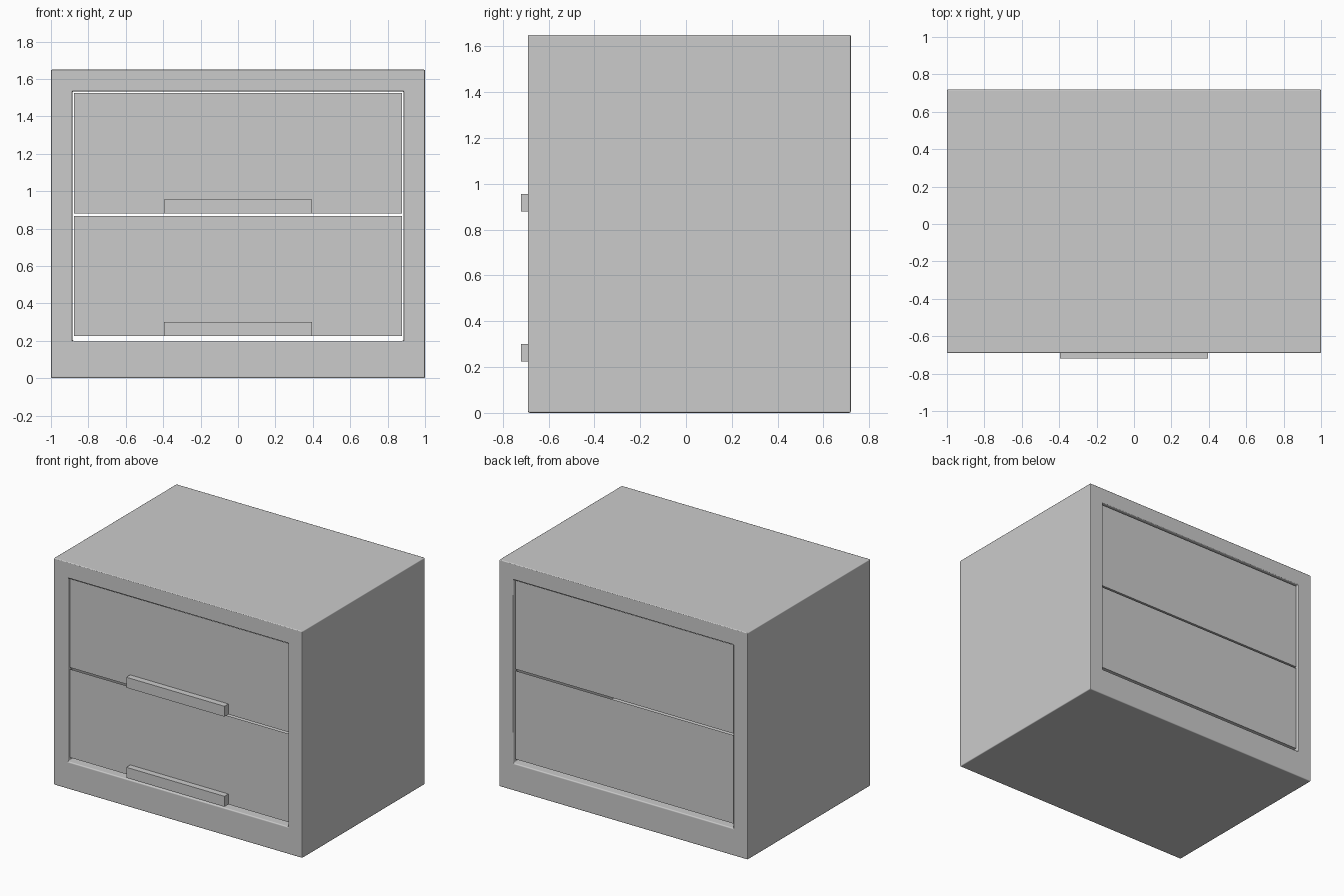
import bpy, bmesh

if "Cube" in bpy.data.objects:
    bpy.data.objects.remove(bpy.data.objects["Cube"])

FRONT, BACK = -0.69, 0.72


def make_object(name, bm, bevel=0.0):
    bmesh.ops.recalc_face_normals(bm, faces=bm.faces)
    mesh = bpy.data.meshes.new(name)
    bm.to_mesh(mesh)
    bm.free()
    obj = bpy.data.objects.new(name, mesh)
    bpy.context.collection.objects.link(obj)
    if bevel:
        mod = obj.modifiers.new("Bevel", 'BEVEL')
        mod.width = bevel
        mod.segments = 2
        mod.limit_method = 'ANGLE'
        mod.harden_normals = True
        mesh.shade_smooth()
    return obj


def add_box(bm, x0, x1, y0, y1, z0, z1):
    verts = bmesh.ops.create_cube(bm, size=1)["verts"]
    for v in verts:
        v.co.x = x1 if v.co.x > 0 else x0
        v.co.y = y1 if v.co.y > 0 else y0
        v.co.z = z1 if v.co.z > 0 else z0
    return verts


def rect(x, z0, z1):
    return [(-x, z0), (x, z0), (x, z1), (-x, z1)]


# cabinet shell: a rectangular tube, open at front and back
bm = bmesh.new()
loops = [[bm.verts.new((x, y, z)) for x, z in profile]
         for profile, y in ((rect(1, 0, 1.65), FRONT), (rect(1, 0, 1.65), BACK),
                            (rect(0.885, 0.2, 1.533), BACK), (rect(0.885, 0.2, 1.533), FRONT))]
for k in range(4):
    a, b = loops[k], loops[(k + 1) % 4]
    for i in range(4):
        j = (i + 1) % 4
        bm.faces.new((a[i], a[j], b[j], b[i]))
make_object("cabinet_frame", bm, 0.007)

# drawers: open-topped trays, slightly recessed, each with a bar handle
for label, z0, z1 in (("lower", 0.225, 0.868), ("upper", 0.88, 1.526)):
    bm = bmesh.new()
    y0, y1 = FRONT + 0.015, BACK - 0.015
    verts = add_box(bm, -0.878, 0.878, y0, y1, z0, z1)
    top = max(bm.faces, key=lambda f: f.calc_center_median().z)
    bmesh.ops.recalc_face_normals(bm, faces=bm.faces)
    bmesh.ops.inset_region(bm, faces=[top], thickness=0.03)
    bmesh.ops.translate(bm, verts=top.verts, vec=(0, 0, z0 + 0.03 - z1))
    make_object(label + "_drawer", bm)

    bm = bmesh.new()
    add_box(bm, -0.395, 0.395, -0.72, y0 + 0.002, z0, z0 + 0.076)
    make_object(label + "_handle", bm)
